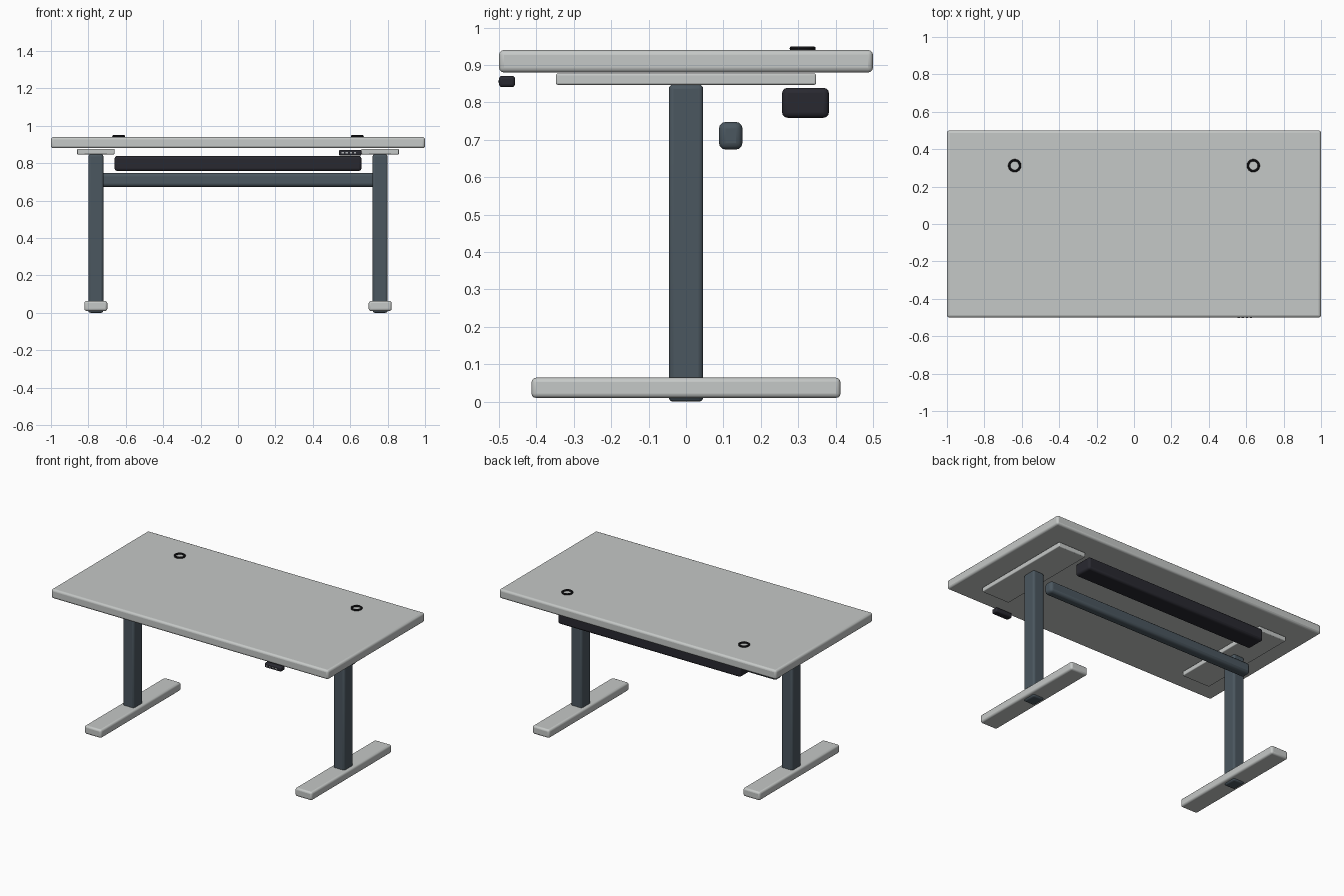
import bpy
import math

default = bpy.data.objects.get("Cube")
if default:
    bpy.data.objects.remove(default, do_unlink=True)


def material(name, rgb):
    m = bpy.data.materials.new(name)
    m.use_nodes = True
    m.diffuse_color = (*rgb, 1)
    m.node_tree.nodes["Principled BSDF"].inputs["Base Color"].default_value = (*rgb, 1)
    return m


light_grey = material("light_grey", (0.56, 0.58, 0.57))
slate = material("slate_steel", (0.07, 0.095, 0.115))
charcoal = material("charcoal", (0.022, 0.022, 0.03))
black = material("black_plastic", (0.012, 0.012, 0.014))
button_grey = material("button_grey", (0.45, 0.46, 0.47))


def finish(obj, name, mat):
    obj.name = name
    obj.data.materials.append(mat)
    bpy.ops.object.shade_smooth_by_angle(angle=math.radians(35))


def box(name, mat, x, y, z, bevel=0.012, segments=3):
    """Rounded box spanning the given (low, high) ranges."""
    spans = (x, y, z)
    bpy.ops.mesh.primitive_cube_add(size=1, location=[(a + b) / 2 for a, b in spans])
    obj = bpy.context.object
    obj.scale = [b - a for a, b in spans]
    bpy.ops.object.transform_apply(location=False, rotation=False, scale=True)
    if bevel:
        mod = obj.modifiers.new("rounded_edges", "BEVEL")
        mod.width = bevel
        mod.segments = segments
    finish(obj, name, mat)
    return obj


# Desktop
box("desktop", light_grey, (-1, 1), (-0.5, 0.5), (0.88, 0.94), 0.013)

# Legs, feet, mounting plates and cable grommets on both sides
for side, s in (("left", 1), ("right", -1)):
    cx = 0.76 * s
    box(side + "_leg", slate, (cx - 0.04, cx + 0.04), (-0.046, 0.046), (0, 0.848))
    box(side + "_foot", light_grey, (cx - 0.061, cx + 0.061), (-0.413, 0.413), (0.01, 0.064))
    box(side + "_mounting_plate", light_grey, (cx - 0.1, cx + 0.1), (-0.348, 0.348), (0.847, 0.877), 0.005)
    bpy.ops.mesh.primitive_torus_add(
        location=(0.638 * s, 0.312, 0.944), major_radius=0.029, minor_radius=0.006,
        major_segments=32, minor_segments=10)
    finish(bpy.context.object, side + "_cable_grommet", black)

# Crossbar and cable tray under the top
box("crossbar", slate, (-0.755, 0.755), (0.088, 0.151), (0.674, 0.748), 0.018)
box("cable_tray", charcoal, (-0.66, 0.66), (0.257, 0.382), (0.759, 0.839), 0.014)

# Height control with its row of buttons
box("control_box", charcoal, (0.54, 0.66), (-0.5, -0.457), (0.841, 0.871), 0.008)
for i in range(4):
    bx = 0.56 + 0.022 * i
    box("control_button_%d" % (i + 1), button_grey, (bx - 0.006, bx + 0.006),
        (-0.503, -0.498), (0.853, 0.859), 0)
